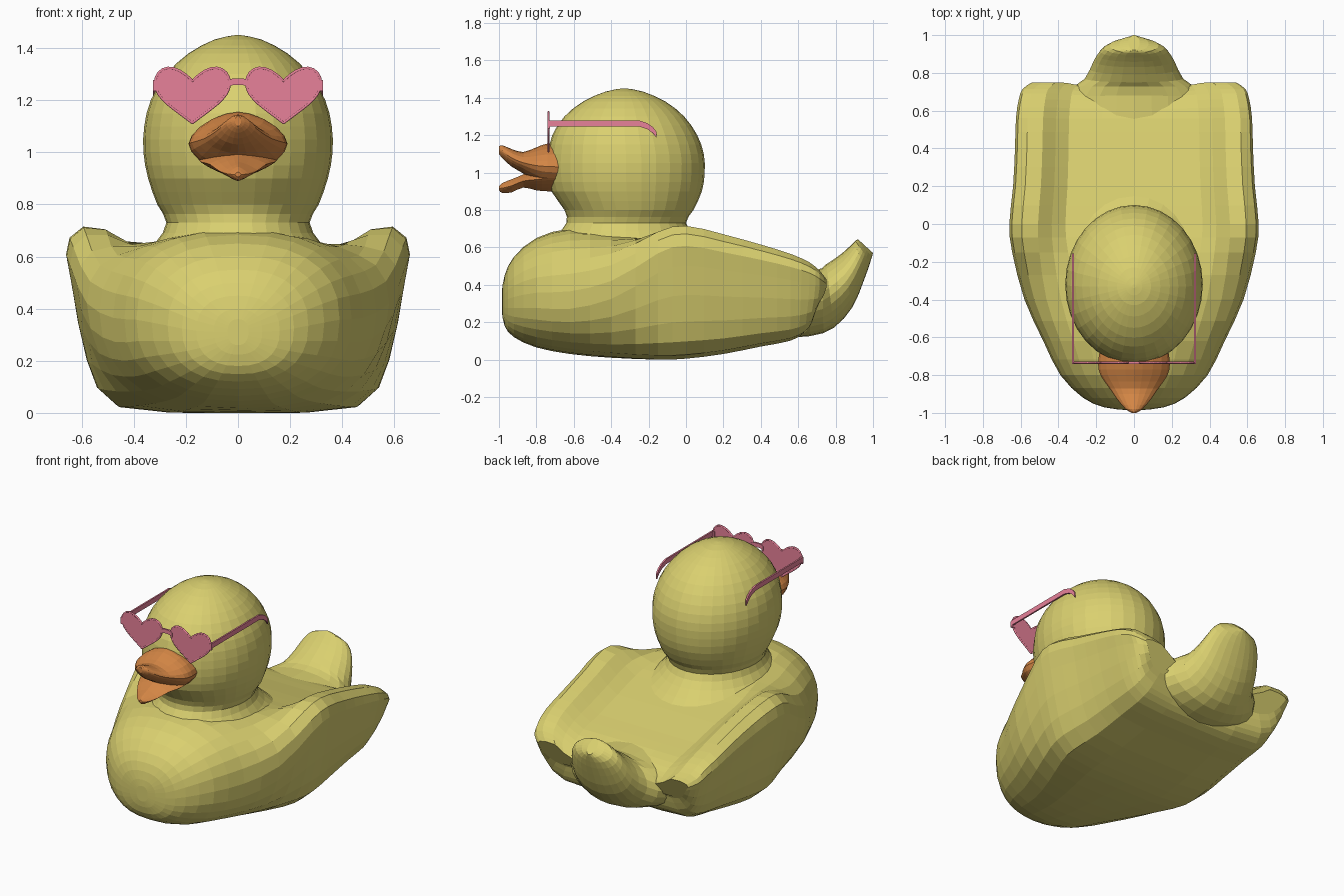
import bpy
from math import sin, cos, pi, copysign

if "Cube" in bpy.data.objects:
    bpy.data.objects.remove(bpy.data.objects["Cube"])


def material(name, rgb):
    m = bpy.data.materials.new(name)
    m.diffuse_color = (*rgb, 1)
    m.use_nodes = True
    m.node_tree.nodes["Principled BSDF"].inputs["Base Color"].default_value = m.diffuse_color
    return m


YELLOW = material("yellow", (0.70, 0.63, 0.16))
ORANGE = material("orange", (0.66, 0.24, 0.06))
PINK = material("pink", (0.80, 0.22, 0.32))


def add_mesh(name, verts, faces, mat):
    me = bpy.data.meshes.new(name)
    me.from_pydata(verts, [], faces)
    me.materials.append(mat)
    ob = bpy.data.objects.new(name, me)
    bpy.context.collection.objects.link(ob)
    # consistent outward normals
    bpy.context.view_layer.objects.active = ob
    ob.select_set(True)
    bpy.ops.object.mode_set(mode='EDIT')
    bpy.ops.mesh.select_all(action='SELECT')
    bpy.ops.mesh.normals_make_consistent(inside=False)
    bpy.ops.object.mode_set(mode='OBJECT')
    ob.select_set(False)
    return ob


def smooth_rows(rows, k):
    """Catmull-Rom resampling of section parameters."""
    out = []
    for i in range(len(rows) - 1):
        a, b = rows[max(i - 1, 0)], rows[i]
        c, d = rows[i + 1], rows[min(i + 2, len(rows) - 1)]
        for s in range(k):
            t = s / k
            out.append([0.5 * (2 * q + (r - p) * t + (2 * p - 5 * q + 4 * r - u) * t * t
                               + (3 * q - p - 3 * r + u) * t ** 3)
                        for p, q, r, u in zip(a, b, c, d)])
    return out + [list(rows[-1])]


def loft(name, rings, mat):
    n = len(rings[0])
    verts = [v for r in rings for v in r]
    faces = [(i * n + j, i * n + (j + 1) % n, (i + 1) * n + (j + 1) % n, (i + 1) * n + j)
             for i in range(len(rings) - 1) for j in range(n)]
    faces += [tuple(range(n)), tuple(range(len(verts) - n, len(verts)))]
    return add_mesh(name, verts, faces, mat)


def spow(v, e):
    return copysign(abs(v) ** e, v)


def oval_loft(name, rows, mat, n=32, k=2, e=1.0):
    """Each row: (y, z) of one side, (y, z) of the other side, half width in x."""
    rings = []
    for y0, z0, y1, z1, w in smooth_rows(rows, k):
        ring = []
        for j in range(n):
            a = 2 * pi * j / n
            c, s = spow(cos(a), e), spow(sin(a), e)
            ring.append((w * s, (y0 + y1) / 2 + c * (y0 - y1) / 2,
                         (z0 + z1) / 2 + c * (z0 - z1) / 2))
        rings.append(ring)
    return loft(name, rings, mat)


# Body with wings: y, half width, bottom, wing top, back height, roundness
BODY = [(-.985, .04, .26, .36, .36, 1), (-.97, .16, .18, .45, .45, 1),
        (-.92, .27, .12, .55, .55, 1), (-.80, .39, .065, .65, .65, 1),
        (-.62, .48, .03, .70, .70, 1), (-.40, .58, .01, .70, .68, .7),
        (-.15, .645, 0, .72, .64, .15), (0, .66, .005, .715, .605, 0),
        (.2, .64, .03, .67, .56, 0), (.4, .63, .07, .615, .51, 0),
        (.56, .625, .10, .565, .475, 0), (.66, .61, .14, .52, .44, 0),
        (.715, .59, .19, .475, .40, 0), (.75, .54, .27, .43, .36, 0)]
# wing section from bottom centre outward: x fraction, height fraction
SIDE = [(0, 0), (.4, 0), (.70, .03), (.82, .13), (.88, .28), (.93, .48), (.97, .70),
        (1, .85), (.98, .94), (.90, 1), (.77, .985)]
rings = []
for y, w, zb, zt, zc, r in smooth_rows(BODY, 2):
    prof = [(x * w, zb + f * (zt - zb)) for x, f in SIDE]
    prof += [(.66 * w, zc + .4 * (zt - zc)), (.55 * w, zc), (.27 * w, zc), (0, zc)]
    m = len(prof) - 1
    half = []
    for i, (x, z) in enumerate(prof):
        a = pi * i / m
        ox = w * spow(sin(a), .85) if 0 < i < m else 0
        oz = (zb + zc) / 2 - spow(cos(a), .85) * (zc - zb) / 2
        # rounded rear end: low and inner points sit further forward
        f = (z - zb) / (zt - zb)
        back = min(1, max(0, (y - .5) / .25)) ** 2
        pull = back * (.10 * max(0, .6 - f) + .05 * max(0, 1 - x / (.7 * w)))
        half.append((x + (ox - x) * r, y - pull, max(0, z + (oz - z) * r)))
    rings.append(half + [(-x, yy, z) for x, yy, z in half[-2:0:-1]])
loft("body", rings, YELLOW)

# Upturned tail
oval_loft("tail", [(.40, .48, .40, .11, .36), (.68, .475, .66, .125, .36),
                   (.75, .51, .79, .17, .26), (.83, .565, .89, .28, .215),
                   (.88, .61, .95, .42, .18), (.905, .635, .985, .52, .13),
                   (.92, .643, 1.0, .57, .03)], YELLOW, n=24)

# Head and neck, from the bottom up
oval_loft("head", [(-.74, .57, .15, .57, .42), (-.70, .65, .06, .65, .32),
                   (-.64, .73, .0, .73, .275), (-.65, .80, .04, .80, .31),
                   (-.72, .90, .085, .90, .345), (-.74, 1.0, .10, 1.0, .363),
                   (-.737, 1.1, .095, 1.1, .36), (-.715, 1.2, .06, 1.2, .335),
                   (-.65, 1.3, -.01, 1.3, .275), (-.55, 1.38, -.11, 1.38, .19),
                   (-.43, 1.433, -.23, 1.433, .09), (-.34, 1.45, -.32, 1.45, .01)], YELLOW)

# Beak: y, top, bottom, half width
UPPER = [(-.66, 1.15, .91, .18), (-.74, 1.155, .91, .19), (-.80, 1.135, .94, .178),
         (-.87, 1.11, .995, .13), (-.93, 1.125, 1.03, .088), (-.98, 1.145, 1.075, .045),
         (-1.0, 1.14, 1.10, .012)]
LOWER = [(-.66, 1.04, .90, .15), (-.74, 1.04, .90, .15), (-.80, 1.02, .905, .14),
         (-.87, .99, .92, .11), (-.93, .965, .895, .075), (-.98, .945, .89, .04),
         (-1.0, .925, .905, .012)]
for name, rows, e in (("upper_beak", UPPER, 1.2), ("lower_beak", LOWER, 1.6)):
    oval_loft(name, [(y, t, y, b, w) for y, t, b, w in rows], ORANGE, n=20, e=e)


# Heart-shaped glasses
def heart(cx, y):
    pts = []
    for i in range(40):
        t = 2 * pi * i / 40
        pts.append((cx + .143 * spow(sin(t), 2), y, 1.237 + .0073 *
                    (13 * cos(t) - 5 * cos(2 * t) - 2 * cos(3 * t) - cos(4 * t))))
    return pts


def tube(name, pts, radius, cyclic=False):
    cu = bpy.data.curves.new(name, 'CURVE')
    cu.dimensions = '3D'
    cu.bevel_depth = radius
    cu.bevel_resolution = 1
    cu.use_fill_caps = True
    sp = cu.splines.new('POLY')
    sp.points.add(len(pts) - 1)
    for p, co in zip(sp.points, pts):
        p.co = (*co, 1)
    sp.use_cyclic_u = cyclic
    cu.materials.append(PINK)
    bpy.context.collection.objects.link(bpy.data.objects.new(name, cu))


# arm centre line: y, z
ARM = [(-.74, 1.262), (-.25, 1.262), (-.205, 1.247), (-.175, 1.225), (-.157, 1.20)]
for side, sx in (("left", 1), ("right", -1)):
    loft(side + "_lens", [heart(sx * .175, y) for y in (-.739, -.731)], PINK)
    tube(side + "_rim", heart(sx * .175, -.735), .006, True)
    loft(side + "_arm", [[(sx * x, y, z + d) for x, d in
                          ((.317, -.016), (.327, -.016), (.327, .016), (.317, .016))]
                         for y, z in ARM], PINK)
    loft(side + "_hinge", [[(sx * x, y, z) for x, z in
                            ((.305, 1.235), (.327, 1.235), (.327, 1.276), (.305, 1.276))]
                           for y in (-.741, -.728)], PINK)
bridge = [(-.045, 1.262), (-.02, 1.272), (.02, 1.272), (.045, 1.262)]
loft("bridge", [[(x, y, z + d) for y, d in
                 ((-.741, -.014), (-.729, -.014), (-.729, .012), (-.741, .012))]
                for x, z in bridge], PINK)
